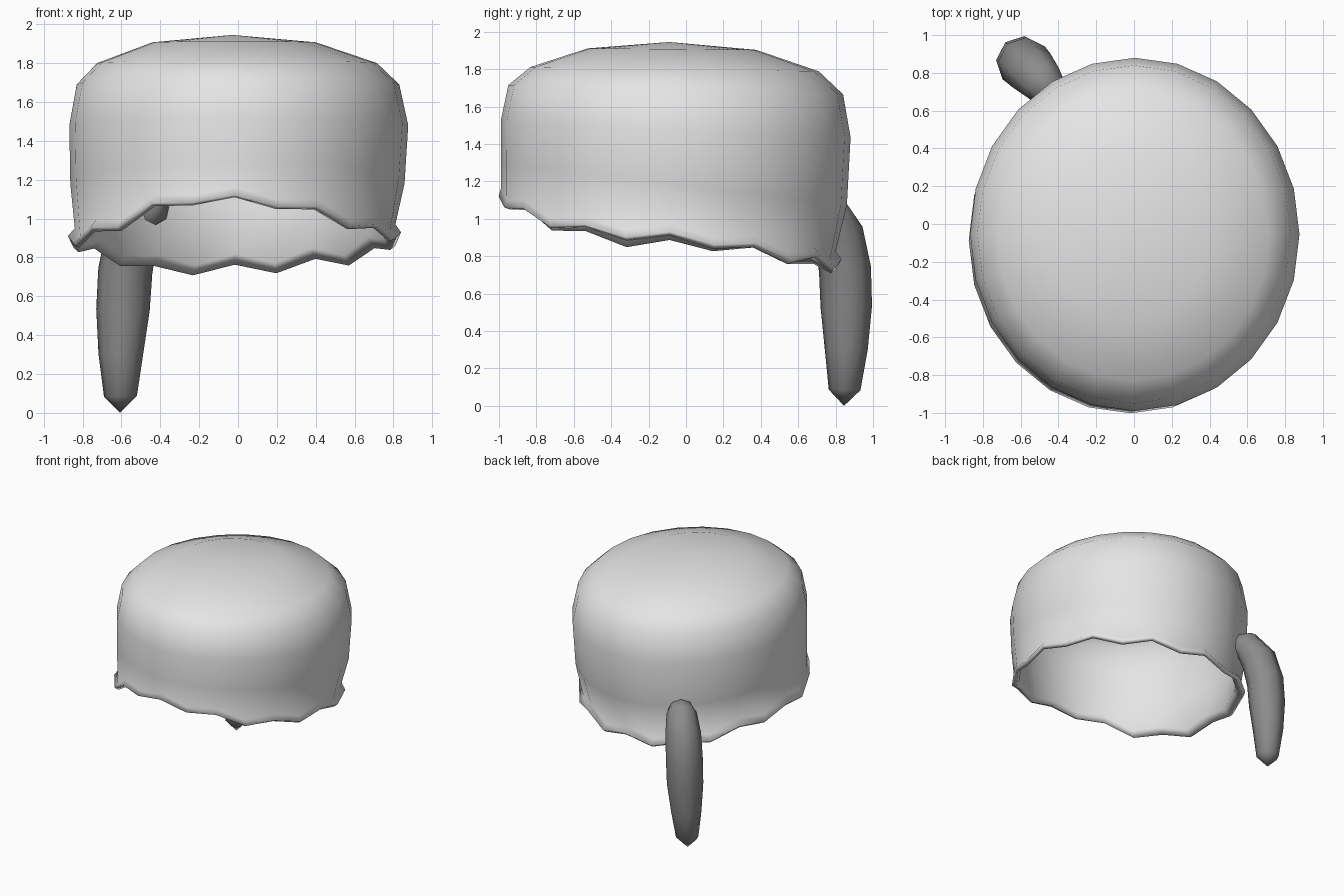
import bpy, bmesh, math
from mathutils import Vector

if "Cube" in bpy.data.objects:
    bpy.data.objects.remove(bpy.data.objects["Cube"])


def material(name, value):
    m = bpy.data.materials.new(name)
    m.diffuse_color = (value, value, value, 1)
    m.use_nodes = True
    m.node_tree.nodes["Principled BSDF"].inputs["Base Color"].default_value = m.diffuse_color
    return m


def loft(name, rings, start, end, mat):
    """Skin a list of point rings; start / end are optional pole points."""
    bm = bmesh.new()
    loops = [[bm.verts.new(p) for p in ring] for ring in rings]
    n = len(loops[0])
    for a, b in zip(loops, loops[1:]):
        for i in range(n):
            j = (i + 1) % n
            bm.faces.new((a[i], b[i], b[j], a[j]))
    for pole, loop in ((start, loops[0]), (end, loops[-1])):
        if pole:
            v = bm.verts.new(pole)
            for i in range(n):
                bm.faces.new((v, loop[i], loop[(i + 1) % n]))
    bmesh.ops.recalc_face_normals(bm, faces=bm.faces)
    # make sure the skin faces outward
    f = max(bm.faces, key=lambda f: f.calc_center_median().z)
    if f.normal.z < 0:
        bmesh.ops.reverse_faces(bm, faces=bm.faces)
    mesh = bpy.data.meshes.new(name)
    bm.to_mesh(mesh)
    bm.free()
    mesh.materials.append(mat)
    mesh.shade_smooth()
    ob = bpy.data.objects.new(name, mesh)
    bpy.context.collection.objects.link(ob)
    return ob


light_fur = material("light_grey_fur", 0.78)
dark_fur = material("dark_grey_fur", 0.26)

# Cap: oval rings (centre x, centre y, radius x, radius y, height, forward tilt)
N = 24
levels = [
    (-0.02, -0.075, 0.42, 0.45, 1.907, 0.004),
    (-0.005, -0.06, 0.72, 0.77, 1.80, 0.012),
    (0.0, -0.055, 0.83, 0.895, 1.69, 0.025),
    (0.004, -0.055, 0.872, 0.935, 1.48, 0.045),
    (-0.003, -0.065, 0.86, 0.925, 1.18, 0.11),
]
# Ragged brim heights, starting at the front and going round by the right
brim = [1.12, 1.06, 1.06, 0.96, 0.97, 0.90, 0.93, 0.86, 0.87, 0.78, 0.815, 0.74,
        0.785, 0.73, 0.78, 0.78, 0.87, 0.85, 0.91, 0.87, 0.955, 0.955, 1.08, 1.08]


def oval(cx, cy, rx, ry, height):
    pts = []
    for k in range(N):
        a = 2 * math.pi * k / N
        pts.append((cx + rx * math.sin(a), cy - ry * math.cos(a), height(k, math.cos(a))))
    return pts


rings = [oval(cx, cy, rx, ry, lambda k, c, z=z, t=t: z + t * c)
         for cx, cy, rx, ry, z, t in levels]
rings.append(oval(-0.015, -0.095, 0.825, 0.895, lambda k, c: brim[k] + 0.04))
rings.append(oval(-0.018, -0.085, 0.857, 0.917, lambda k, c: brim[k]))
cap = loft("fur_cap", rings, (-0.03, -0.09, 1.945), None, light_fur)

# Cap wall thickness
wall = cap.modifiers.new("wall", 'SOLIDIFY')
wall.thickness = 0.035
wall.offset = -1

# Tail: tapered tube hanging from the back of the cap (x, y, z, radius)
path = [
    (-0.42, 0.67, 1.06, 0.085),
    (-0.485, 0.75, 1.045, 0.115),
    (-0.545, 0.815, 0.92, 0.135),
    (-0.58, 0.85, 0.73, 0.14),
    (-0.592, 0.857, 0.53, 0.138),
    (-0.603, 0.857, 0.30, 0.115),
    (-0.605, 0.848, 0.085, 0.085),
]
side = Vector((0.76, 0.65, 0))
centres = [Vector(p[:3]) for p in path]
tail_rings = []
for i, c in enumerate(centres):
    tangent = centres[min(i + 1, len(path) - 1)] - centres[max(i - 1, 0)]
    other = tangent.cross(side).normalized()
    r = path[i][3]
    tail_rings.append([c + r * (math.cos(a) * side + math.sin(a) * other)
                       for a in (2 * math.pi * k / 8 for k in range(8))])
loft("tail", tail_rings, (-0.40, 0.645, 1.065), (-0.607, 0.845, 0.0), dark_fur)
